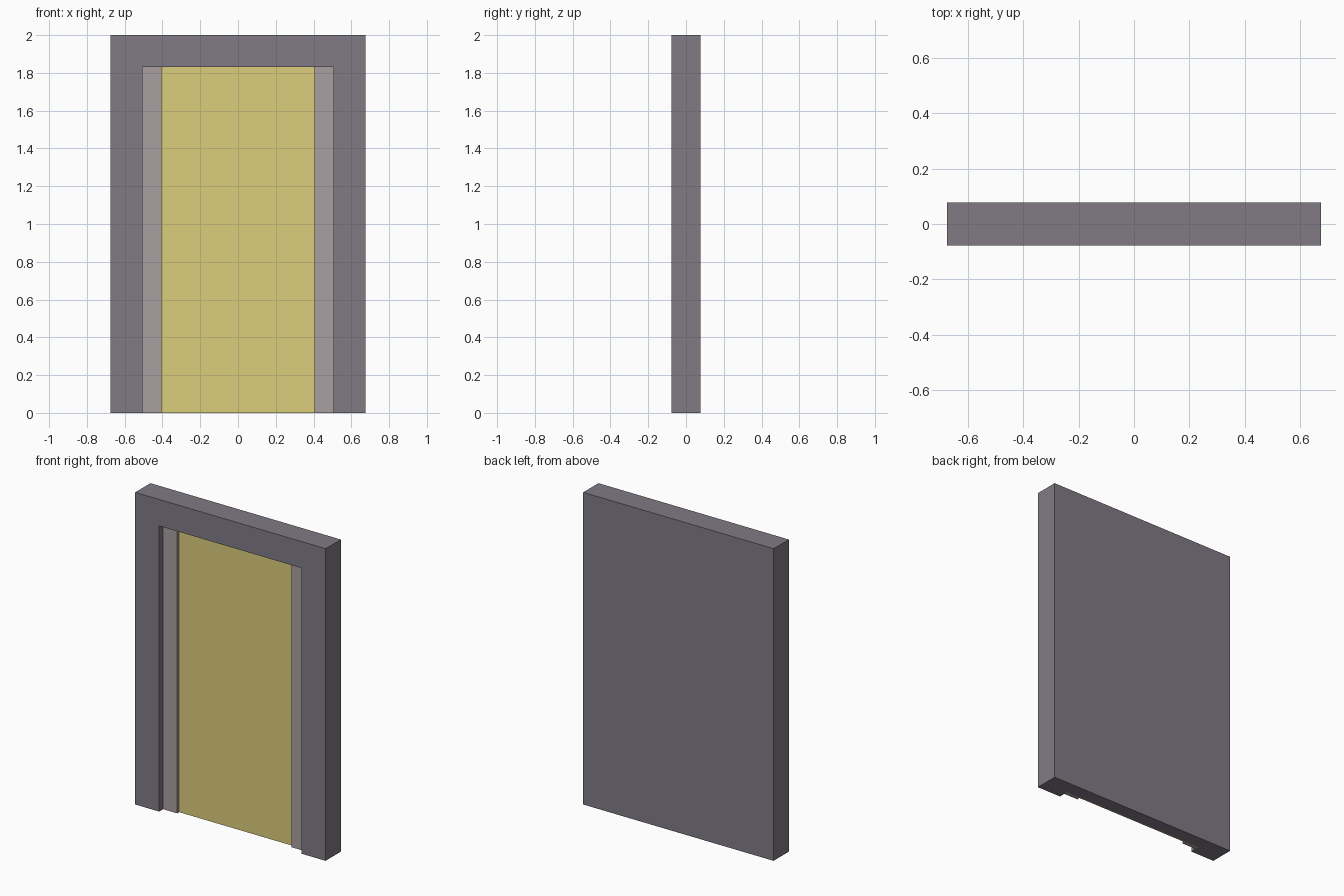
import bpy

if "Cube" in bpy.data.objects:
    bpy.data.objects.remove(bpy.data.objects["Cube"])

W, D, H = 0.675, 0.077, 2.0      # half width, half depth, height
OPEN_W, OPEN_H = 0.505, 1.83     # doorway opening
PANEL_W = 0.405                  # half width of the door panel
POCKET_Y, PANEL_Y, JAMB_Y = -0.010, -0.017, -0.037


def material(name, rgb):
    m = bpy.data.materials.new(name)
    m.diffuse_color = (*rgb, 1.0)
    m.use_nodes = True
    m.node_tree.nodes["Principled BSDF"].inputs["Base Color"].default_value = m.diffuse_color
    return m


def box(name, x, y, z, mat=None):
    """Box from (min, max) ranges on each axis."""
    bpy.ops.mesh.primitive_cube_add(size=1)
    o = bpy.context.object
    o.name = name
    o.scale = [r[1] - r[0] for r in (x, y, z)]
    o.location = [(r[0] + r[1]) / 2 for r in (x, y, z)]
    bpy.ops.object.transform_apply(location=True, rotation=True, scale=True)
    if mat:
        o.data.materials.append(mat)
    return o


frame_mat = material("frame_grey", (0.22, 0.195, 0.235))
jamb_mat = material("jamb_grey", (0.40, 0.35, 0.35))
panel_mat = material("panel_yellow", (0.72, 0.61, 0.20))

# Frame: solid slab with a doorway pocket cut in the front
frame = box("door_frame", (-W, W), (-D, D), (0, H), frame_mat)
cutter = box("pocket_cutter", (-OPEN_W, OPEN_W), (-1, POCKET_Y), (-1, OPEN_H), frame_mat)
cutter.hide_render = True
cut = frame.modifiers.new("pocket", 'BOOLEAN')
cut.operation = 'DIFFERENCE'
cut.solver = 'EXACT'
cut.object = cutter
bpy.context.view_layer.objects.active = frame
bpy.ops.object.modifier_apply(modifier=cut.name)
bpy.data.objects.remove(cutter)

# Recessed side strips
for side, s in (("left", -1), ("right", 1)):
    xs = sorted((s * PANEL_W, s * OPEN_W))
    box("jamb_" + side, xs, (JAMB_Y, POCKET_Y), (0, OPEN_H), jamb_mat)

# Door panel, recessed behind the strips
box("door_panel", (-PANEL_W, PANEL_W), (PANEL_Y, POCKET_Y), (0, OPEN_H), panel_mat)
